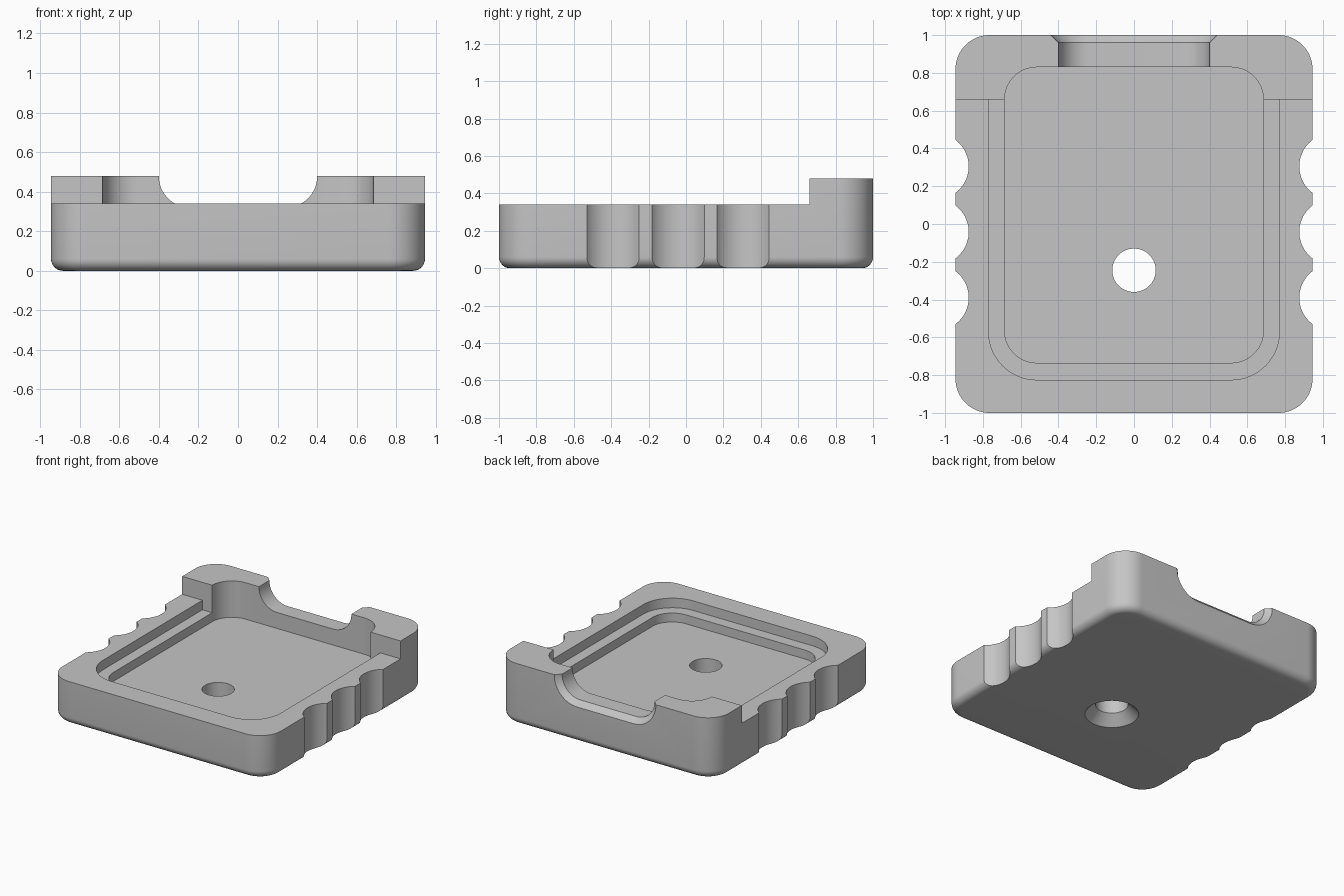
import bpy, bmesh
from math import cos, sin, pi, radians

cube = bpy.data.objects.get("Cube")
if cube:
    bpy.data.objects.remove(cube, do_unlink=True)

grey = bpy.data.materials.new("plain grey")
grey.use_nodes = True
colour = (0.56, 0.56, 0.56, 1)
grey.diffuse_color = colour
grey.node_tree.nodes["Principled BSDF"].inputs["Base Color"].default_value = colour


def arc(cx, cy, r, start, steps=16):
    """Quarter turn of points, or one point for a sharp corner."""
    if r == 0:
        return [(cx, cy)]
    return [(cx + r * cos(start + pi / 2 * i / steps),
             cy + r * sin(start + pi / 2 * i / steps)) for i in range(steps + 1)]


def rounded(hx, y0, y1, r0, r1):
    """Rectangle outline with front radius r0 and back radius r1."""
    return (arc(hx - r1, y1 - r1, r1, 0) + arc(-hx + r1, y1 - r1, r1, pi / 2)
            + arc(-hx + r0, y0 + r0, r0, pi) + arc(hx - r0, y0 + r0, r0, 1.5 * pi))


def circle(cx, cy, r, n=64):
    return [(cx + r * cos(2 * pi * i / n), cy + r * sin(2 * pi * i / n)) for i in range(n)]


def at_z(outline, z):
    return [(x, y, z) for x, y in outline]


def loft(name, rings):
    """Closed solid through matching rings of points."""
    bm = bmesh.new()
    loops = [[bm.verts.new(p) for p in ring] for ring in rings]
    n = len(loops[0])
    for a, b in zip(loops, loops[1:]):
        for i in range(n):
            j = (i + 1) % n
            bm.faces.new((a[i], a[j], b[j], b[i]))
    bm.faces.new(loops[0][::-1])
    bm.faces.new(loops[-1])
    bmesh.ops.recalc_face_normals(bm, faces=bm.faces)
    mesh = bpy.data.meshes.new(name)
    bm.to_mesh(mesh)
    bm.free()
    obj = bpy.data.objects.new(name, mesh)
    bpy.context.collection.objects.link(obj)
    mesh.materials.append(grey)
    return obj


def prism(name, outline, z0, z1):
    return loft(name, [at_z(outline, z0), at_z(outline, z1)])


# Tray block with a rounded bottom edge
HX, TOP, RIM, CORNER, FILLET = 0.945, 0.48, 0.34, 0.18, 0.06
rings = []
for i in range(9):
    a = pi / 2 * i / 8
    inset = FILLET * (1 - sin(a))
    rings.append(at_z(rounded(HX - inset, inset - 1, 1 - inset,
                              CORNER - inset, CORNER - inset), FILLET * (1 - cos(a))))
rings.append(at_z(rounded(HX, -1, 1, CORNER, CORNER), TOP))
tray = loft("tray", rings)

# Lower rim in front of the raised back, the ledge and the pocket
cutters = [
    prism("rim_cutter", rounded(1.2, -1.2, 0.66, 0, 0), RIM, 0.8),
    prism("ledge_cutter", rounded(0.77, -0.825, 0.66, 0.255, 0), 0.265, 0.7),
    prism("pocket_cutter", rounded(0.685, -0.735, 0.83, 0.17, 0.17), 0.195, 0.75),
]

# Flared notch through the back wall
def notch(y, grow):
    hx, low, r = 0.4 + grow, 0.32 - grow, 0.157 + grow
    outline = ([(hx, 0.9), (-hx, 0.9)] + arc(-hx + r, low + r, r, pi)
               + arc(hx - r, low + r, r, 1.5 * pi))
    return [(x, y, z) for x, z in outline]

cutters.append(loft("notch_cutter", [notch(0.7, 0), notch(0.96, 0), notch(1.04, 0.08)]))

# Grip scallops on both sides
for side in (-1, 1):
    for y in (0.305, -0.042, -0.39):
        cutters.append(prism("grip_cutter", circle(side * 1.05, y, 0.175), -0.1, 0.9))

# Screw hole, countersunk from below
cutters.append(loft("hole_cutter", [at_z(circle(0, -0.245, r), z) for r, z in
                                    ((0.265, -0.075), (0.115, 0.075), (0.115, 0.5))]))

bpy.ops.object.select_all(action="DESELECT")
tray.select_set(True)
bpy.context.view_layer.objects.active = tray
for cutter in cutters:
    cutter.hide_render = True
    mod = tray.modifiers.new("cut", "BOOLEAN")
    mod.operation = "DIFFERENCE"
    mod.solver = "EXACT"
    mod.object = cutter
    bpy.ops.object.modifier_apply(modifier=mod.name)
    bpy.data.objects.remove(cutter, do_unlink=True)

bpy.ops.object.shade_smooth_by_angle(angle=radians(30))
